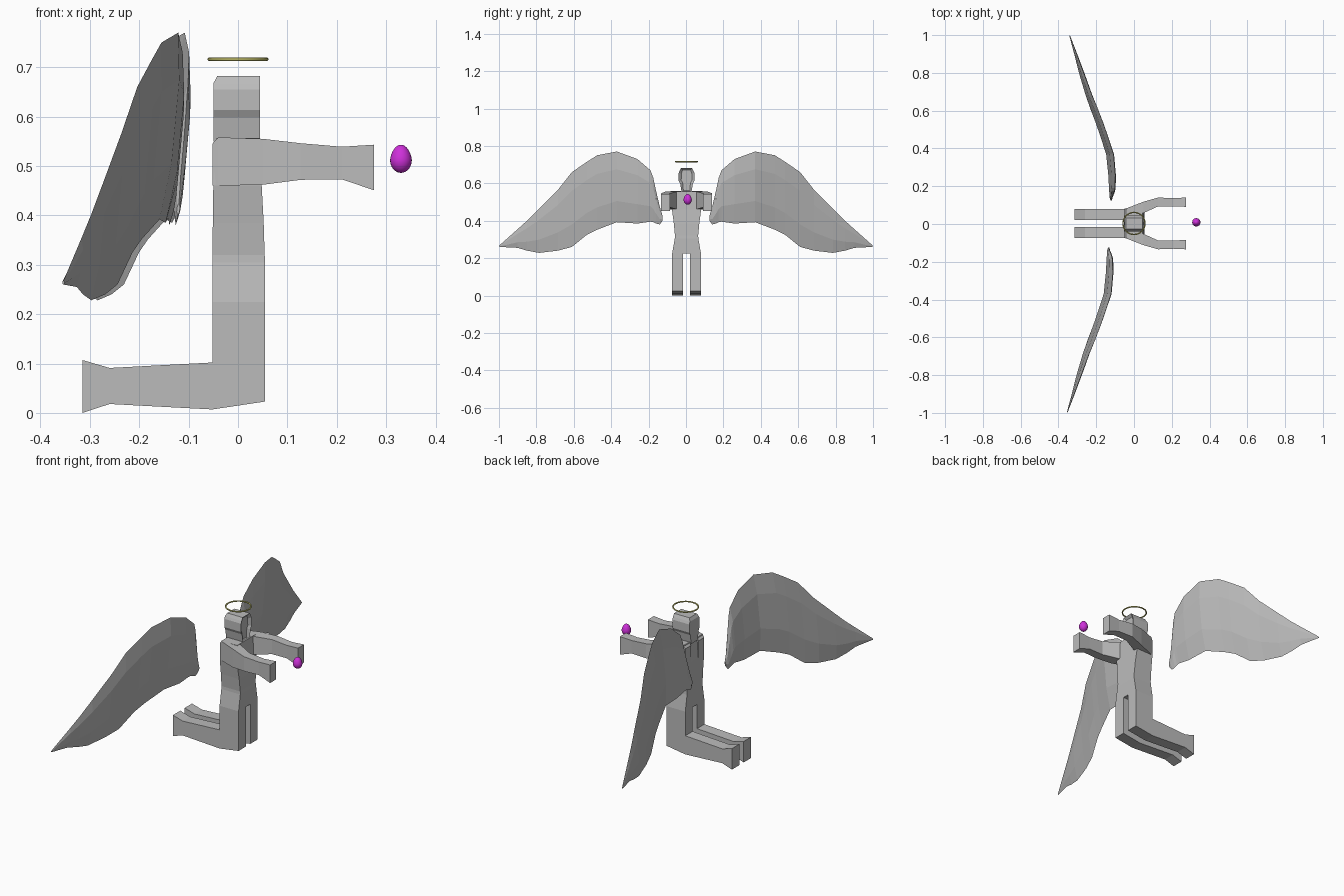
import bpy, bmesh, math
from mathutils import Vector

if "Cube" in bpy.data.objects:
    bpy.data.objects.remove(bpy.data.objects["Cube"])


def material(name, rgb):
    m = bpy.data.materials.new(name)
    m.diffuse_color = (*rgb, 1)
    m.use_nodes = True
    m.node_tree.nodes["Principled BSDF"].inputs["Base Color"].default_value = m.diffuse_color
    return m


STONE = material("stone grey", (0.5, 0.5, 0.5))
GOLD = material("halo gold", (0.52, 0.50, 0.14))
MAGENTA = material("magenta", (0.62, 0.03, 0.70))
CY = 0.003  # body centre line


def finish(bm, name, mat):
    bmesh.ops.recalc_face_normals(bm, faces=bm.faces)
    me = bpy.data.meshes.new(name)
    bm.to_mesh(me)
    bm.free()
    me.materials.append(mat)
    ob = bpy.data.objects.new(name, me)
    bpy.context.collection.objects.link(ob)
    return ob


def loft(rings):
    """Skin a list of equal-length point rings and cap both ends."""
    bm = bmesh.new()
    vs = [[bm.verts.new(p) for p in r] for r in rings]
    n = len(rings[0])
    for a, b in zip(vs, vs[1:]):
        for i in range(n):
            j = (i + 1) % n
            bm.faces.new((a[i], a[j], b[j], b[i]))
    bm.faces.new(vs[0])
    bm.faces.new(vs[-1])
    bmesh.ops.recalc_face_normals(bm, faces=bm.faces)
    return bm


def box_ring(z, x0, x1, hy):
    return [(x0, CY - hy, z), (x1, CY - hy, z), (x1, CY + hy, z), (x0, CY + hy, z)]


# torso and hips
torso = [(0.225, -0.052, 0.055, 0.077), (0.305, -0.052, 0.055, 0.063),
         (0.32, -0.052, 0.054, 0.062), (0.385, -0.051, 0.052, 0.068),
         (0.46, -0.05, 0.048, 0.078), (0.557, -0.043, 0.045, 0.074)]
finish(loft([box_ring(*r) for r in torso]), "torso", STONE)

# kneeling legs, side profile (x, z) extruded across y
leg = [(0.055, 0.023), (-0.052, 0.007), (-0.26, 0.018), (-0.315, 0.0),
       (-0.315, 0.107), (-0.26, 0.091), (-0.052, 0.102), (-0.052, 0.225), (0.055, 0.225)]
for side, label in ((-1, "near"), (1, "far")):
    bm = loft([[(x, CY + side * d, z) for x, z in leg] for d in (0.018, 0.077)])
    finish(bm, label + "_leg", STONE)

# arms: x, inner y, outer y, low z, high z
arm = [(-0.052, 0.03, 0.075, 0.46, 0.545), (-0.04, 0.03, 0.08, 0.46, 0.558),
       (0.05, 0.055, 0.115, 0.462, 0.555), (0.127, 0.09, 0.137, 0.472, 0.546),
       (0.21, 0.09, 0.134, 0.473, 0.539), (0.275, 0.088, 0.137, 0.451, 0.543)]
for side, label in ((-1, "near"), (1, "far")):
    rings = [[(x, CY + side * a, lo), (x, CY + side * b, lo),
              (x, CY + side * b, hi), (x, CY + side * a, hi)] for x, a, b, lo, hi in arm]
    finish(loft(rings), label + "_arm", STONE)

# hooded head with a recessed face
head = [(0.55, -0.05, 0.045, 0.026), (0.598, -0.05, 0.045, 0.034),
        (0.613, -0.05, 0.045, 0.042), (0.655, -0.05, 0.045, 0.042),
        (0.667, -0.05, 0.045, 0.037), (0.682, -0.042, 0.045, 0.029)]
bm = loft([box_ring(*r) for r in head])
face = [f for f in bm.faces if f.normal.x > 0.9]
bmesh.ops.inset_region(bm, faces=face, thickness=0.014, depth=-0.012)
finish(bm, "head", STONE)

# wings: y, top z, bottom z, x at z = 0.5, half thickness
wing = [(0.125, 0.425, 0.40, -0.125, 0.003), (0.14, 0.475, 0.38, -0.127, 0.006),
        (0.16, 0.56, 0.385, -0.128, 0.009), (0.175, 0.63, 0.392, -0.13, 0.011),
        (0.19, 0.67, 0.395, -0.131, 0.012), (0.26, 0.73, 0.385, -0.135, 0.013),
        (0.37, 0.77, 0.392, -0.148, 0.013), (0.475, 0.75, 0.352, -0.18, 0.012),
        (0.53, 0.715, 0.325, -0.196, 0.012), (0.61, 0.66, 0.26, -0.22, 0.011),
        (0.685, 0.565, 0.24, -0.243, 0.011), (0.785, 0.465, 0.228, -0.27, 0.010),
        (0.85, 0.40, 0.24, -0.288, 0.008), (0.9, 0.355, 0.255, -0.302, 0.006),
        (0.998, 0.268, 0.26, -0.33, 0.002)]
section = [(1, 0), (0.75, 0.9), (0.3, 1), (0, 0), (0.3, -1), (0.75, -0.9)]
for side, shift, label in ((-1, 0.0, "near"), (1, 0.013, "far")):
    rings = []
    for y, top, bot, x, t in wing:
        ring = []
        for h, d in section:
            z = bot + (top - bot) * h
            ring.append((x + shift + 0.1 * (z - 0.5) + d * t, side * y, z))
        rings.append(ring)
    finish(loft(rings), label + "_wing", STONE)

# halo
bpy.ops.mesh.primitive_torus_add(location=(0, CY, 0.716), major_radius=0.0585,
                                 minor_radius=0.0035, major_segments=40, minor_segments=8)
halo = bpy.context.object
halo.name = "halo"
halo.data.materials.append(GOLD)
bpy.ops.object.shade_smooth()

# floating egg
bm = bmesh.new()
bmesh.ops.create_uvsphere(bm, u_segments=24, v_segments=16, radius=1)
for v in bm.verts:
    taper = 1 - 0.12 * v.co.z if v.co.z > 0 else 1
    v.co = Vector((v.co.x * 0.022 * taper + 0.33, v.co.y * 0.022 * taper + 0.009,
                   v.co.z * (0.031 if v.co.z > 0 else 0.026) + 0.512))
egg = finish(bm, "egg", MAGENTA)
for p in egg.data.polygons:
    p.use_smooth = True
